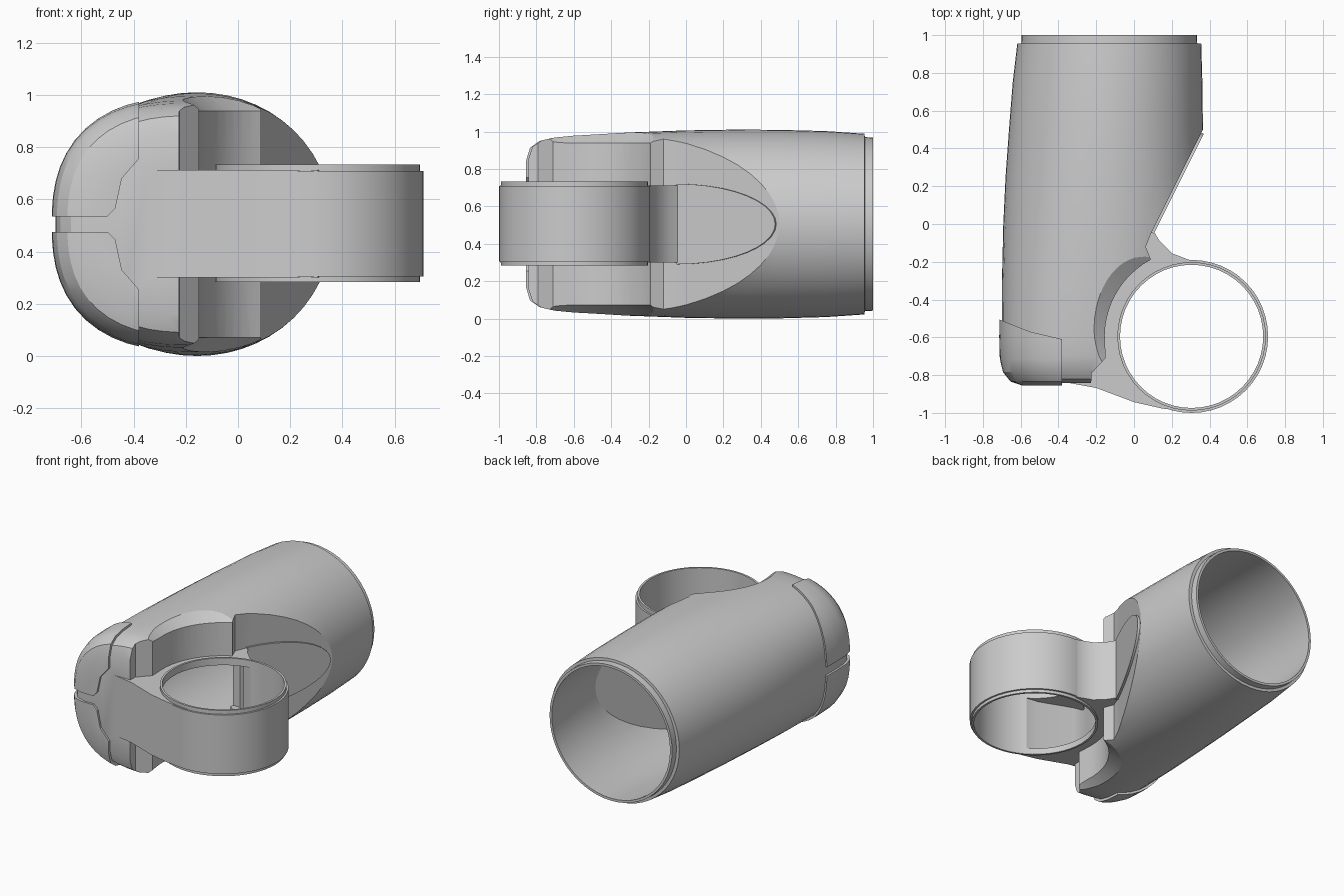
import bpy, bmesh, math
from mathutils import Matrix

if "Cube" in bpy.data.objects:
    bpy.data.objects.remove(bpy.data.objects["Cube"])

ZC = 0.505
RING = (0.305, -0.595)


def new_object(name, bm):
    bmesh.ops.recalc_face_normals(bm, faces=bm.faces)
    mesh = bpy.data.meshes.new(name)
    bm.to_mesh(mesh)
    bm.free()
    ob = bpy.data.objects.new(name, mesh)
    bpy.context.collection.objects.link(ob)
    return ob


def prism(name, pts, lo, hi, axis='z'):
    """Extrude an outline along z (outline in xy) or y (outline in xz)."""
    bm = bmesh.new()
    place = (lambda a, b, h: (a, b, h)) if axis == 'z' else (lambda a, b, h: (a, h, b))
    rows = [[bm.verts.new(place(a, b, h)) for a, b in pts] for h in (lo, hi)]
    n = len(pts)
    for i in range(n):
        j = (i + 1) % n
        bm.faces.new((rows[0][i], rows[0][j], rows[1][j], rows[1][i]))
    bm.faces.new(rows[0])
    bm.faces.new(rows[1])
    return new_object(name, bm)


def circle(r, n=48):
    return [(RING[0] + r * math.cos(2 * math.pi * i / n),
             RING[1] + r * math.sin(2 * math.pi * i / n)) for i in range(n)]


def combine(a, b, op):
    m = a.modifiers.new("bool", 'BOOLEAN')
    m.operation, m.object, m.solver = op, b, 'EXACT'
    bpy.context.view_layer.objects.active = a
    bpy.ops.object.modifier_apply(modifier=m.name)
    bpy.data.objects.remove(b, do_unlink=True)
    return a


# y, left x, right x, half height, squareness (2 = ellipse)
SECTIONS = [(0.955, -0.618, 0.356, 0.483, 2), (0.75, -0.642, 0.362, 0.497, 2),
            (0.5, -0.662, 0.365, 0.504, 2), (0.25, -0.68, 0.365, 0.505, 2.03),
            (0.0, -0.692, 0.36, 0.501, 2.1), (-0.3, -0.699, 0.345, 0.49, 2.25),
            (-0.6, -0.7, 0.33, 0.473, 2.45), (-0.7, -0.697, 0.32, 0.463, 2.5),
            (-0.77, -0.68, 0.31, 0.448, 2.5), (-0.82, -0.64, 0.28, 0.415, 2.5),
            (-0.842, -0.575, 0.22, 0.35, 2.4)]


def tube(name, t, back, n=56):
    """Lofted rounded body, inset by t."""
    rows = ([(1.0, -0.595, 0.333, 0.463, 2), (0.956, -0.597, 0.335, 0.465, 2)] + SECTIONS
            if back == 'lip' else [(1.1, -0.605, 0.34, 0.478, 2)] + SECTIONS)
    bm = bmesh.new()
    rings = []
    for y, l, r, h, e in rows:
        cx, rx = (l + r) / 2, (r - l) / 2 - t
        yy = y + t * (1 if y < -0.65 else 0)
        loop = []
        for i in range(n):
            c, s = math.cos(2 * math.pi * i / n), math.sin(2 * math.pi * i / n)
            k = (abs(c) ** e + abs(s) ** e) ** (-1 / e)
            loop.append(bm.verts.new((cx + rx * k * c, yy, ZC + (h - t) * k * s)))
        rings.append(loop)
    for a, b in zip(rings, rings[1:]):
        for i in range(n):
            j = (i + 1) % n
            bm.faces.new((a[i], a[j], b[j], b[i]))
    bm.faces.new(rings[0])
    bm.faces.new(rings[-1])
    return new_object(name, bm)


def side_cut(t):
    """Slanted flat plus round clearance around the ring."""
    r = 0.46 + t
    pts = [(0.465 - t, 0.7 + t * .3), (0.09 - t, -0.05 + t * .3), (0.062 - t, -0.12)]
    for i in range(13):
        a = math.radians(118 + 67 * i / 12)
        pts.append((RING[0] + r * math.cos(a), RING[1] + r * math.sin(a)))
    pts += [(-0.15 - t, -0.71), (-0.225 - t, -0.79), (-0.235 - t, -1.1),
            (1, -1.1), (1, 0.7)]
    return prism("side_cut", pts, -0.2, 1.2)


def chamfer_cone(s):
    """Cone that bevels the clearance edge, above (1) or below (-1)."""
    bm = bmesh.new()
    r1, r2 = (0.455, 0.595) if s > 0 else (0.595, 0.455)
    bmesh.ops.create_cone(bm, cap_ends=True, segments=64, radius1=r1, radius2=r2,
                          depth=0.1,
                          matrix=Matrix.Translation((RING[0], RING[1], ZC + s * 0.48)))
    return new_object("chamfer_cone", bm)


# Hollow housing with side cut, web and ring
housing = combine(tube("joint_housing", 0, 'lip'), side_cut(0), 'DIFFERENCE')
for s in (1, -1):
    combine(housing, chamfer_cone(s), 'DIFFERENCE')
web = [(0.1, -0.03), (0.135, -0.09), (0.2, -0.155), (0.305, -0.195), (0.5, -0.5),
       (0.5, -0.7), (0.305, -0.995), (0.15, -0.977), (0.0, -0.943), (-0.2, -0.868),
       (-0.38, -0.835), (-0.38, -0.6), (-0.1, -0.1)]
combine(housing, prism("web", web, 0.3, 0.712), 'UNION')
combine(housing, prism("ring", circle(0.405), 0.304, 0.708), 'UNION')
combine(housing, prism("rim", circle(0.393), 0.284, 0.734), 'UNION')

# Inner void: body bore, passage through the web, ring bore
void = combine(tube("void", 0.035, 'open'), side_cut(0.035), 'DIFFERENCE')
passage = [(-0.3, -0.1), (0.085, -0.1), (0.18, -0.195), (0.305, -0.24), (0.305, -0.94),
           (0.02, -0.905), (-0.2, -0.82), (-0.35, -0.79)]
combine(void, prism("passage", passage, 0.325, 0.685), 'UNION')
combine(void, prism("bore", circle(0.379), 0.1, 0.9), 'UNION')
combine(housing, void, 'DIFFERENCE')

# Raised pointed plate on the slanted flat
bm = bmesh.new()
p0, p1 = (0.093, -0.045), (0.357, 0.483)
arch = [math.radians(-90 + 180 * i / 20) for i in range(21)]
layers = []
for d in (-0.01, 0.014):
    layers.append([bm.verts.new((p0[0] + (p1[0] - p0[0]) * math.cos(a) + 0.894 * d,
                                 p0[1] + (p1[1] - p0[1]) * math.cos(a) - 0.447 * d,
                                 ZC + 0.215 * math.sin(a))) for a in arch])
for i in range(21):
    j = (i + 1) % 21
    bm.faces.new((layers[0][i], layers[0][j], layers[1][j], layers[1][i]))
bm.faces.new(layers[0])
bm.faces.new(layers[1])
plate = new_object("pointed_plate", bm)

# Upper and lower corner covers
parts = [housing, plate]
profile = [(-0.9, 0.7), (-0.38, 0.7), (-0.38, 0.25), (-0.445, 0.175), (-0.47, 0.06),
           (-0.5, 0.03), (-0.9, 0.03)]
plan = [(-0.9, -0.45), (-0.715, -0.505), (-0.55, -0.57), (-0.38, -0.61),
        (-0.37, -1.2), (-0.9, -1.2)]
for name, s in (("upper_cover", 1), ("lower_cover", -1)):
    cover = tube(name, -0.014, 'open')
    combine(cover, prism("front_mask", [(x, ZC + s * z) for x, z in profile],
                         -1.3, 0, 'y'), 'INTERSECT')
    combine(cover, prism("plan_mask", plan, -0.5, 1.5), 'INTERSECT')
    combine(cover, tube("core", 0.01, 'open'), 'DIFFERENCE')
    parts.append(cover)

# Shading
for ob in parts:
    bpy.ops.object.select_all(action='DESELECT')
    ob.select_set(True)
    bpy.context.view_layer.objects.active = ob
    bpy.ops.object.shade_smooth_by_angle(angle=math.radians(25))
